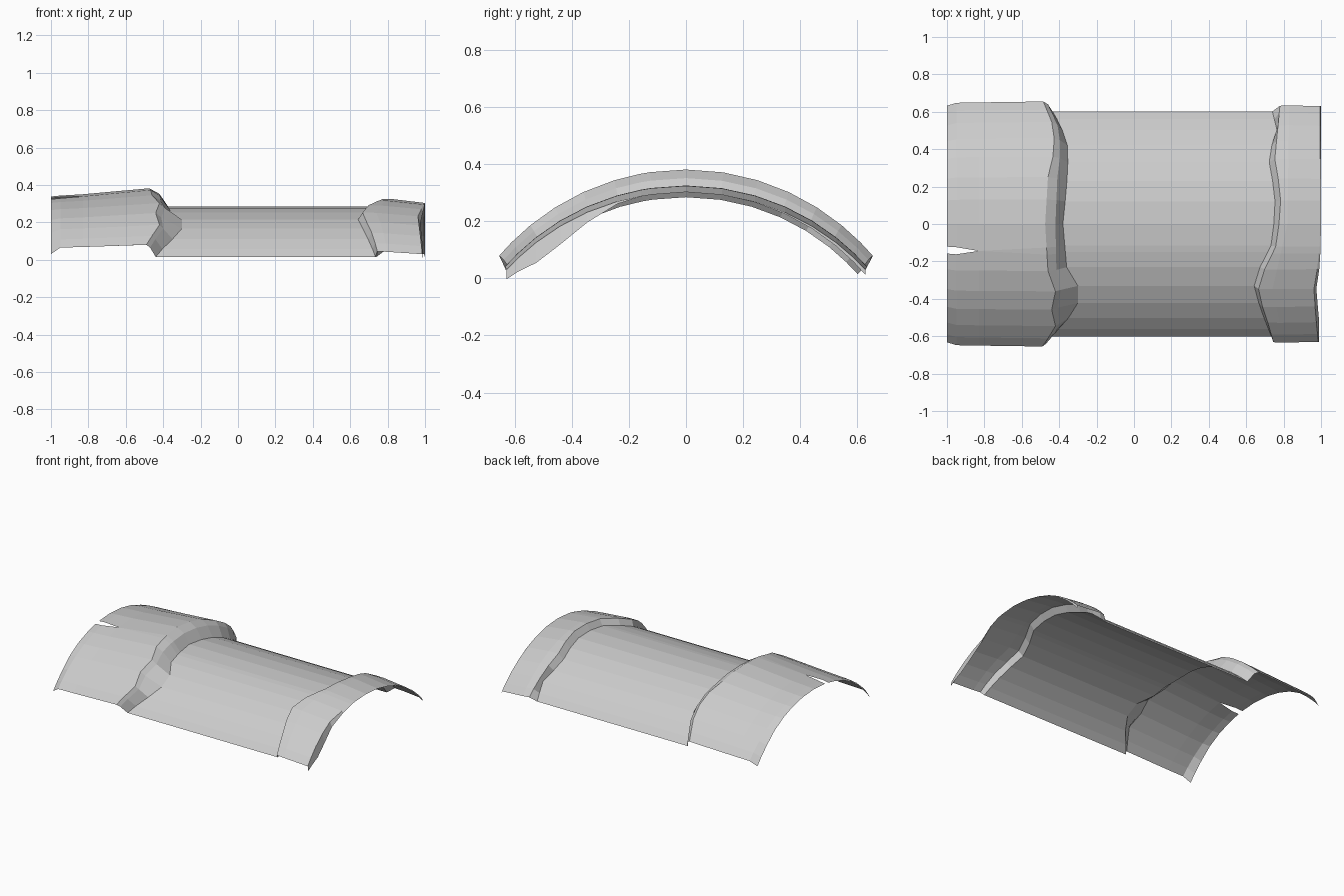
import bpy, bmesh

if "Cube" in bpy.data.objects:
    bpy.data.objects.remove(bpy.data.objects["Cube"])

# Arch profile: stations across the span, given as y on the narrow middle section
HALF = 0.6
STATIONS = [-.6, -.56, -.5, -.42, -.33, -.23, -.15, -.115, 0, .12, .23, .33, .42, .5, .56, .6]
R, CZ = 0.792, -0.507


def arch(y):
    """Height of the circular arch, 0 at the rim and 1 at the crown."""
    return ((R * R - y * y) ** 0.5 + CZ - 0.01) / 0.275


def lerp(points, y):
    """Piecewise linear lookup in a list of (y, value) pairs."""
    if not isinstance(points, list):
        return points
    if y <= points[0][0]:
        return points[0][1]
    for (a, va), (b, vb) in zip(points, points[1:]):
        if y <= b:
            return va + (vb - va) * (y - a) / (b - a)
    return points[-1][1]


# Wavy edge lines of the two overlapping bands
left_outer = [(-.6, -.49), (-.56, -.46), (-.5, -.42), (-.42, -.44), (-.33, -.42), (-.23, -.46),
              (0, -.475), (.23, -.46), (.38, -.42), (.5, -.44), (.6, -.485)]
left_mid = [(-.6, -.47), (-.5, -.40), (-.42, -.41), (-.33, -.39), (-.23, -.415), (0, -.42),
            (.23, -.41), (.38, -.39), (.5, -.41), (.6, -.46)]
left_inner = [(-.6, -.44), (-.5, -.35), (-.42, -.3), (-.33, -.3), (-.23, -.36), (0, -.38),
              (.2, -.36), (.4, -.35), (.52, -.39), (.6, -.435)]
right_inner = [(-.6, .735), (-.5, .695), (-.4, .66), (-.3, .635), (-.2, .69), (-.1, .74),
               (.1, .755), (.2, .75), (.3, .72), (.4, .73), (.5, .765), (.6, .74)]
right_outer = [(-.6, .745), (-.5, .715), (-.4, .68), (-.3, .66), (-.2, .715), (-.1, .765),
               (.1, .785), (.2, .78), (.3, .75), (.4, .76), (.5, .77), (.6, .78)]
rim_dip = [(-.6, -.03), (-.45, -.01), (-.4, 0), (.4, 0), (.45, -.01), (.6, -.025)]
end_curl = [(-.6, -.015), (-.5, -.06), (-.4, -.055), (-.3, -.02), (-.2, 0)]
end_x = [(-.6, .985), (-.45, .97), (-.33, .962), (-.2, .985), (0, .995)]
end_x2 = [(-.6, .99), (-.5, .99), (-.33, .975), (-.2, .995), (0, 1.0)]

# Rows along x: (x line, half width, rim height, crown height, extra drop)
ROWS = [
    (-1.0, .632, .06, .338, rim_dip),
    (-.95, .648, .065, .343, 0),
    (-.83, .65, .068, .35, 0),
    (left_outer, .655, .08, .382, 0),
    (left_mid, .64, .065, .352, 0),
    (left_inner, .602, .015, .285, 0),
    (right_inner, .602, .015, .285, 0),
    (right_outer, .632, .045, .326, 0),
    ([(-.6, .8), (-.33, .74), (0, .82), (.6, .83)], .634, .042, .325, 0),
    (end_x, .63, .03, .304, 0),
    (end_x2, .63, .012, .303, end_curl),
]

bm = bmesh.new()
grid = []
for r, (xl, half, rim, crown, drop) in enumerate(ROWS):
    row = []
    for y in STATIONS:
        # the two tear columns meet at the tip of the tear
        yy = -.133 if r == 2 and y in (-.15, -.115) else y
        row.append(bm.verts.new((lerp(xl, y), yy / HALF * half,
                                 rim + (crown - rim) * arch(yy) + lerp(drop, y))))
    grid.append(row)

# Skin the rows, leaving the tear in the left end open
tear = STATIONS.index(-.15)
for r in range(len(grid) - 1):
    for s in range(len(STATIONS) - 1):
        if s == tear and r < 2:
            continue
        bm.faces.new((grid[r][s], grid[r + 1][s], grid[r + 1][s + 1], grid[r][s + 1]))
bmesh.ops.remove_doubles(bm, verts=bm.verts, dist=0.0005)

mesh = bpy.data.meshes.new("arched_shell")
bm.to_mesh(mesh)
bm.free()
shell = bpy.data.objects.new("arched_shell", mesh)
bpy.context.collection.objects.link(shell)
